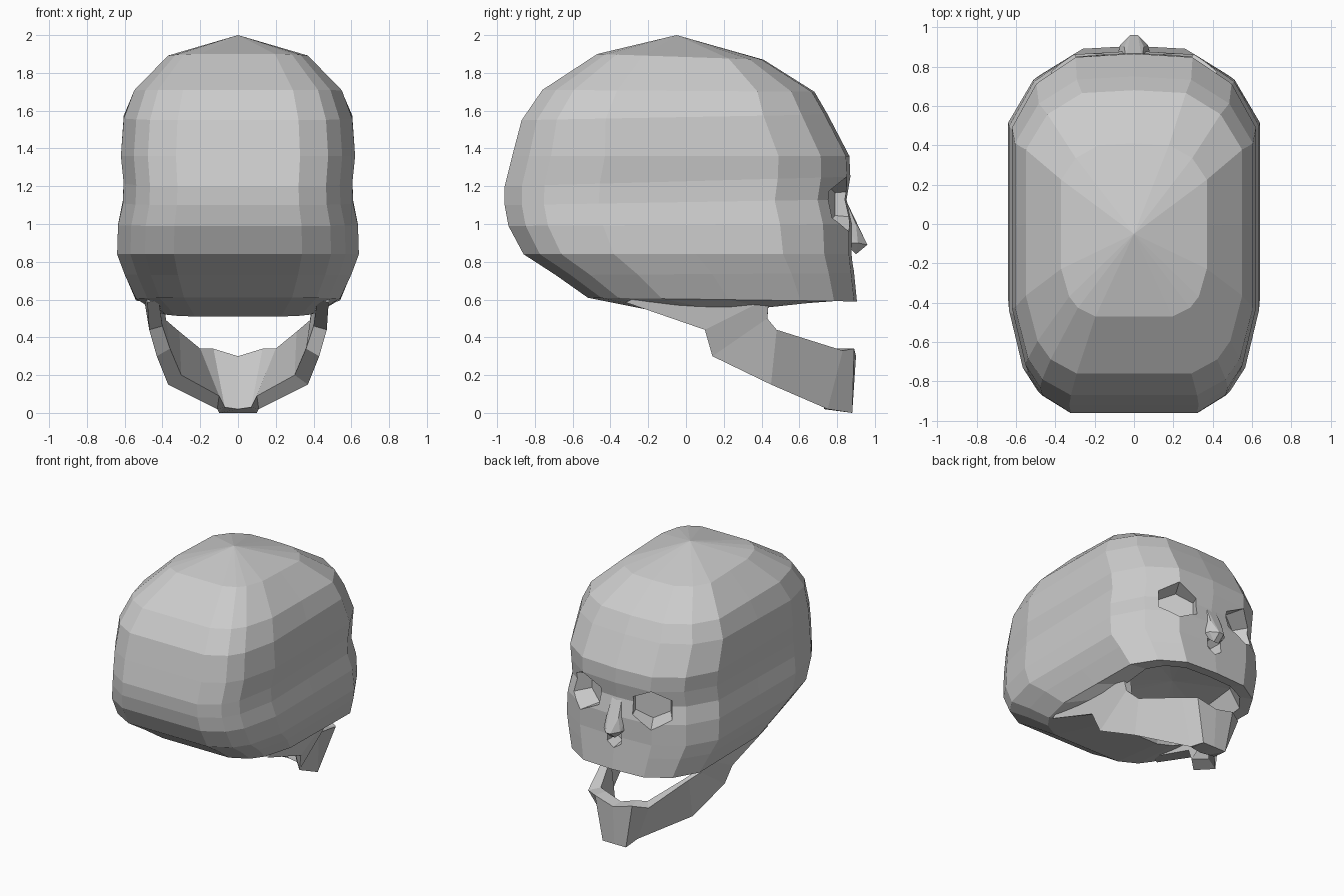
import bpy, bmesh, math
from mathutils import Vector, Matrix

if "Cube" in bpy.data.objects:
    bpy.data.objects.remove(bpy.data.objects["Cube"])


def finish(name, bm):
    bmesh.ops.recalc_face_normals(bm, faces=bm.faces[:])
    me = bpy.data.meshes.new(name)
    bm.to_mesh(me)
    bm.free()
    ob = bpy.data.objects.new(name, me)
    bpy.context.collection.objects.link(ob)
    return ob


def loft(bm, rows):
    """Bridge closed loops of equal length, returns the vertex rows."""
    vs = [[bm.verts.new(p) for p in r] for r in rows]
    for a, b in zip(vs, vs[1:]):
        n = len(a)
        for i in range(n):
            j = (i + 1) % n
            bm.faces.new((a[i], a[j], b[j], b[i]))
    return vs


def fan(bm, ring, tip):
    t = bm.verts.new(tip)
    for i, v in enumerate(ring):
        bm.faces.new((v, ring[(i + 1) % len(ring)], t))


# plan outline of the head, right half, front (+y) to back
HALF = [(0, 1), (.48, .98), (.8, .83), (1, .58), (1, .05), (1, -.45),
        (.89, -.77), (.77, -.9), (.53, -1), (0, -1)]
PLAN = HALF + [(-x, y) for x, y in HALF[-2:0:-1]]


def head_ring(w, yb, yf, zf, zb):
    c, h = (yb + yf) / 2, (yf - yb) / 2
    return [(x * w, c + y * h, zb + (zf - zb) * (y + 1) / 2) for x, y in PLAN]


# cranium, face and hollow palate: half width, back y, front y, front z, back z
RINGS = [(.37, -.47, .41, 1.87, 1.90),
         (.55, -.76, .68, 1.70, 1.71),
         (.605, -.87, .75, 1.58, 1.55),
         (.62, -.92, .865, 1.36, 1.36),
         (.605, -.96, .87, 1.25, 1.20),
         (.61, -.96, .85, 1.13, 1.10),
         (.635, -.94, .88, 1.00, .99),
         (.64, -.86, .88, .84, .84),
         (.60, -.69, .89, .74, .73),
         (.54, -.52, .905, .59, .61),
         (.43, -.02, .82, .60, .51),
         (.36, .10, .76, .74, .66)]
bm = bmesh.new()
rows = loft(bm, [head_ring(*r) for r in RINGS])
fan(bm, rows[0], (0, -.05, 2.0))
fan(bm, rows[-1], (0, .42, .74))
cranium = finish("cranium", bm)


def cutter(name, base, turn, r_in, r_out, sx, depth, sides):
    """Tapered prism whose floor sits at base and opens outwards along +y."""
    bm = bmesh.new()
    bmesh.ops.create_cone(bm, cap_ends=True, segments=sides, radius1=r_in,
                          radius2=r_out, depth=depth)
    bm.transform(Matrix.Translation(base) @ Matrix.Rotation(turn, 4, 'Z')
                 @ Matrix.Rotation(-math.pi / 2, 4, 'X')
                 @ Matrix.Diagonal((sx, 1, 1, 1))
                 @ Matrix.Translation((0, 0, depth / 2)))
    ob = finish(name, bm)
    ob.hide_render = True
    return ob


# eye sockets and nasal opening
cuts = [cutter("eye_cut", Vector((s * .23, .73, 1.105)), -s * .5,
               .12, .19, 1.2, .4, 6) for s in (1, -1)]
cuts.append(cutter("nose_cut", Vector((0, .78, .83)), 0, .06, .11, .9, .3, 6))
bpy.context.view_layer.objects.active = cranium
for c in cuts:
    m = cranium.modifiers.new("cut", 'BOOLEAN')
    m.operation, m.solver, m.object = 'DIFFERENCE', 'EXACT', c
    bpy.ops.object.modifier_apply(modifier=m.name)
    bpy.data.objects.remove(c)

# nasal bone
bm = bmesh.new()
for x, y, z in [(.04, .84, 1.14), (.08, .83, 1.0), (.05, .9, 1.0),
                (.02, .96, .89), (.07, .91, .9), (.09, .84, .9),
                (.02, .9, .84)]:
    for s in (1, -1):
        bm.verts.new((s * x, y, z))
bmesh.ops.convex_hull(bm, input=bm.verts[:])
finish("nasal_bone", bm)

# lower jaw: sections of outer bottom, outer top, inner top, inner bottom
JAW = [[(.48, -.32, .585), (.52, .0, .74), (.42, .0, .74), (.42, -.3, .6)],
       [(.47, .10, .44), (.47, .44, .61), (.40, .44, .61), (.40, .12, .46)],
       [(.43, .14, .30), (.43, .43, .50), (.38, .43, .49), (.36, .2, .34)],
       [(.37, .45, .15), (.36, .48, .44), (.31, .48, .43), (.30, .46, .2)],
       [(.11, .75, .02), (.26, .83, .33), (.20, .76, .34), (.10, .70, .09)],
       [(.10, .88, .0), (.16, .89, .34), (.13, .79, .34), (.07, .73, .03)],
       [(0, .88, .0), (0, .90, .30), (0, .80, .30), (0, .73, .02)]]
left = [[(-x, y, z) for x, y, z in sec] for sec in JAW[-2::-1]]
bm = bmesh.new()
rows = loft(bm, JAW + left)
bm.faces.new(rows[0])
bm.faces.new(rows[-1])
finish("lower_jaw", bm)
